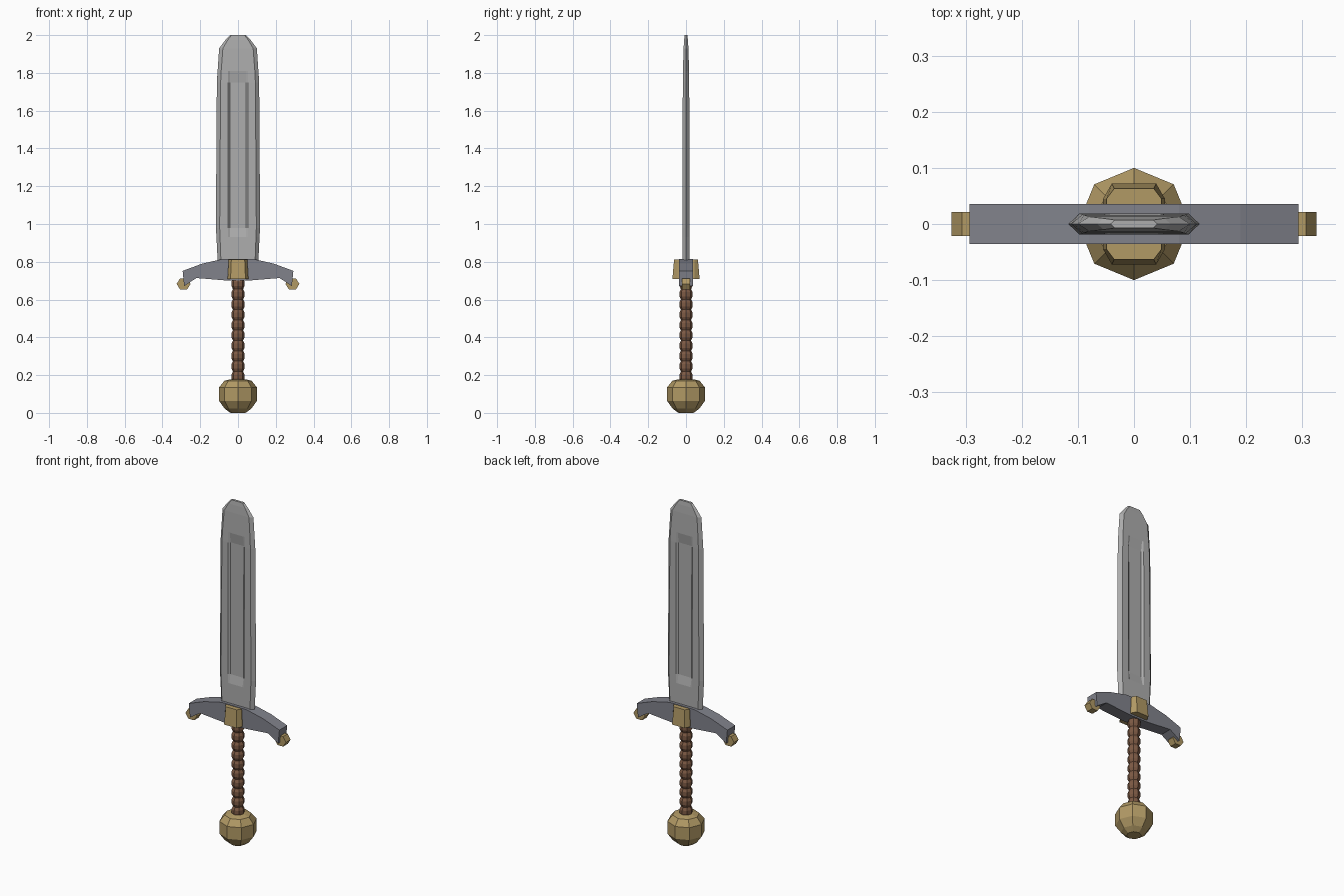
import bpy, bmesh, math

if "Cube" in bpy.data.objects:
    bpy.data.objects.remove(bpy.data.objects["Cube"])


def material(name, rgb):
    m = bpy.data.materials.new(name)
    m.diffuse_color = (*rgb, 1)
    m.use_nodes = True
    m.node_tree.nodes["Principled BSDF"].inputs["Base Color"].default_value = m.diffuse_color
    return m


STEEL = material("blade steel", (0.42, 0.42, 0.42))
IRON = material("guard iron", (0.22, 0.225, 0.26))
BRASS = material("brass", (0.44, 0.32, 0.13))
LEATHER = material("brown leather", (0.21, 0.105, 0.06))


def finish(name, bm, mat):
    bmesh.ops.recalc_face_normals(bm, faces=bm.faces)
    mesh = bpy.data.meshes.new(name)
    bm.to_mesh(mesh)
    bm.free()
    mesh.materials.append(mat)
    obj = bpy.data.objects.new(name, mesh)
    bpy.context.collection.objects.link(obj)
    return obj


def loft(name, rings, mat):
    """Skin a stack of equal-sized point rings and cap both ends."""
    bm = bmesh.new()
    rows = [[bm.verts.new(p) for p in ring] for ring in rings]
    n = len(rows[0])
    for a, b in zip(rows, rows[1:]):
        for i in range(n):
            j = (i + 1) % n
            bm.faces.new((a[i], a[j], b[j], b[i]))
    bm.faces.new(rows[0])
    bm.faces.new(rows[-1])
    return finish(name, bm, mat)


def lathe(name, profile, mat, sides=8):
    angles = [2 * math.pi * i / sides for i in range(sides)]
    return loft(name, [[(r * math.cos(a), r * math.sin(a), z) for a in angles]
                       for r, z in profile], mat)


def prism(name, outline, half, mat):
    return loft(name, [[(x, y, z) for x, z in outline] for y in (-half, half)], mat)


# Blade: bevelled edges and a sunken fuller on both faces
# height, edge half width, ridge half width, half thickness, fuller depth
stations = [(0.79, 0.107, 0.090, 0.019, 0), (0.93, 0.114, 0.095, 0.019, 0),
            (0.98, 0.117, 0.097, 0.019, 0.010), (1.75, 0.112, 0.092, 0.017, 0.010),
            (1.81, 0.108, 0.089, 0.016, 0), (1.93, 0.100, 0.080, 0.013, 0),
            (1.975, 0.066, 0.054, 0.010, 0), (2.0, 0.042, 0.034, 0.007, 0)]
rings = []
for z, w, ridge, t, d in stations:
    f = min(0.053, ridge * 0.6)
    half = [(-w, 0), (-ridge, -t), (-f, -t), (-f * 0.8, d - t),
            (f * 0.8, d - t), (f, -t), (ridge, -t)]
    rings.append([(x, y, z) for x, y in half] + [(-x, -y, z) for x, y in half])
loft("blade", rings, STEEL)

# Crossguard: drooping arms
side = [(0.08, 0.815), (0.19, 0.79), (0.293, 0.752), (0.285, 0.672),
        (0.22, 0.714), (0.05, 0.70)]
prism("crossguard", side + [(-x, z) for x, z in reversed(side)], 0.036, IRON)

# Hexagonal guard ends
for sign, label in ((-1, "left"), (1, "right")):
    hexagon = [(sign * 0.288 + 0.037 * math.cos(math.radians(60 * i)),
                0.683 + 0.034 * math.sin(math.radians(60 * i))) for i in range(6)]
    prism(label + "_guard_end", hexagon, 0.021, BRASS)

# Chamfered block through the middle of the guard
block = []
for z, w, y in ((0.71, 0.055, 0.072), (0.812, 0.049, 0.063)):
    front = [(-w, -0.045), (-w * 0.72, -y), (w * 0.72, -y), (w, -0.045)]
    block.append([(x, v, z) for x, v in front] + [(-x, -v, z) for x, v in front])
loft("guard_block", block, BRASS)

# Wrapped grip: repeated swollen bands
bands, low, high = 10, 0.165, 0.71
step = (high - low) / bands
grip = [(0.027, low)]
for i in range(bands):
    z = low + i * step
    grip += [(0.035, z + step * 0.3), (0.035, z + step * 0.7), (0.027, z + step)]
lathe("grip", grip, LEATHER)

# Faceted round pommel
lathe("pommel", [(0.04, 0.0), (0.07, 0.022), (0.1, 0.063), (0.1, 0.135),
                 (0.072, 0.17), (0.04, 0.178)], BRASS)
